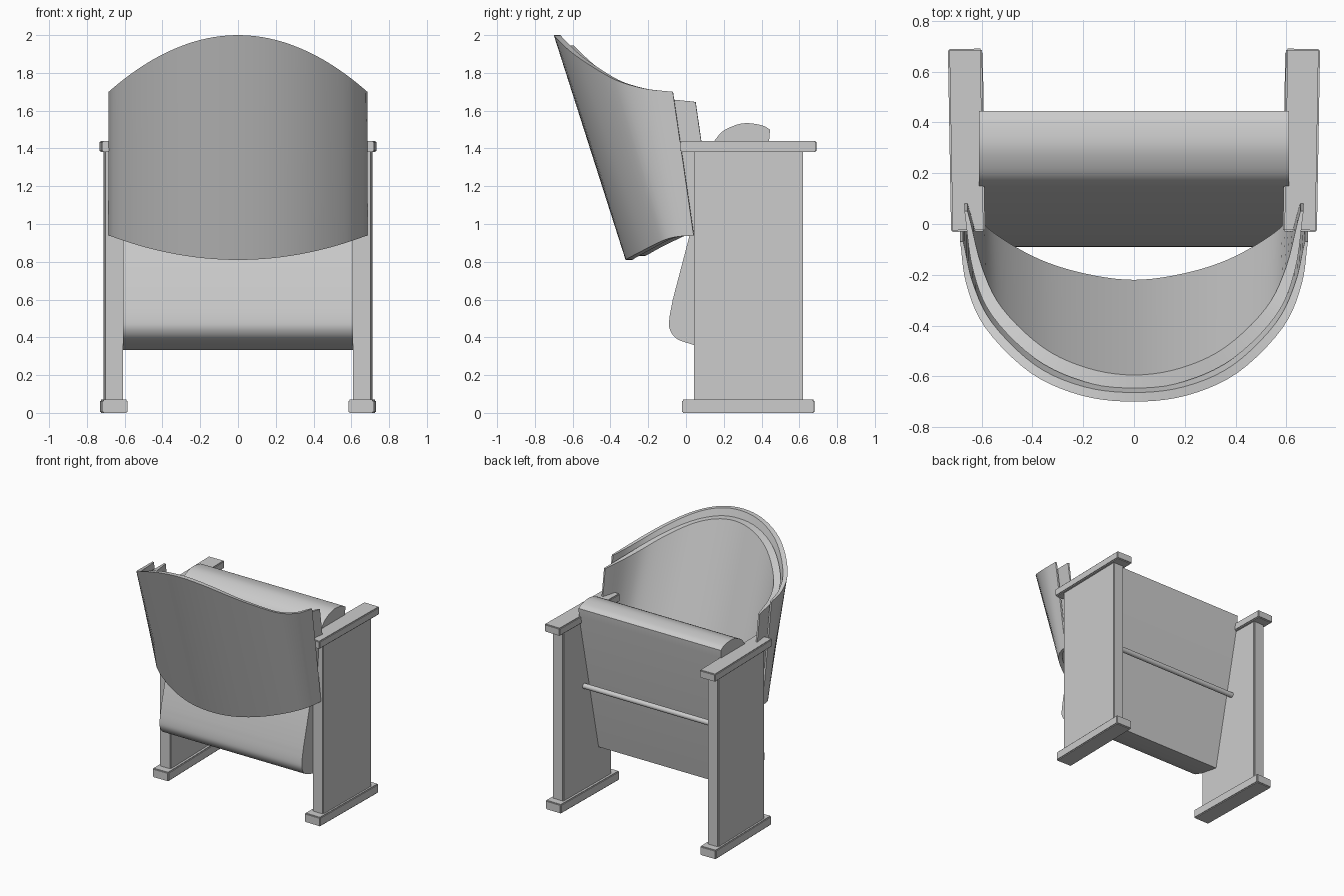
import bpy, bmesh, math
from mathutils import Vector, Matrix

cube = bpy.data.objects.get("Cube")
if cube:
    bpy.data.objects.remove(cube)

grey = bpy.data.materials.new("light_grey")
grey.use_nodes = True
tone = (0.6, 0.6, 0.6, 1)
grey.diffuse_color = tone
grey.node_tree.nodes["Principled BSDF"].inputs["Base Color"].default_value = tone


def finish(name, bm, angle=35):
    bmesh.ops.recalc_face_normals(bm, faces=bm.faces)
    mesh = bpy.data.meshes.new(name)
    bm.to_mesh(mesh)
    bm.free()
    obj = bpy.data.objects.new(name, mesh)
    bpy.context.collection.objects.link(obj)
    mesh.materials.append(grey)
    bpy.ops.object.select_all(action='DESELECT')
    obj.select_set(True)
    bpy.context.view_layer.objects.active = obj
    bpy.ops.object.shade_smooth_by_angle(angle=math.radians(angle))
    return obj


def box(name, lo, hi, turn=0, bevel=0.006):
    """Box between two corners, turned a little about the vertical."""
    lo, hi = Vector(lo), Vector(hi)
    bm = bmesh.new()
    bmesh.ops.create_cube(bm, size=1)
    bmesh.ops.scale(bm, vec=hi - lo, verts=bm.verts)
    bmesh.ops.bevel(bm, geom=bm.edges[:], offset=bevel, segments=2, affect='EDGES')
    bmesh.ops.rotate(bm, matrix=Matrix.Rotation(turn, 3, 'Z'), verts=bm.verts)
    bmesh.ops.translate(bm, vec=(lo + hi) / 2, verts=bm.verts)
    return finish(name, bm)


def spline(points, steps=5):
    """Smooth curve through the points."""
    pts = [Vector(p) for p in points]
    ext = [2 * pts[0] - pts[1]] + pts + [2 * pts[-1] - pts[-2]]
    out = []
    for a, b, c, d in zip(ext, ext[1:], ext[2:], ext[3:]):
        for i in range(steps):
            t = i / steps
            out.append(0.5 * (2 * b + (c - a) * t + (2 * a - 5 * b + 4 * c - d) * t * t
                              + (3 * b - a - 3 * c + d) * t ** 3))
    return out + [pts[-1]]


def curved_back(name, half, top, bottom, thick, tip):
    """Wrapped panel; half holds x, upper y and lower y from middle to side."""
    mirrored = [(-x, a, b) for x, a, b in half[:0:-1]]
    line = spline(mirrored + half)
    n = len(line)
    bm = bmesh.new()
    rings = []
    for i, p in enumerate(line):
        d = line[min(i + 1, n - 1)] - line[max(i - 1, 0)]
        x, s = p.x, abs(2 * i / (n - 1) - 1)
        t = thick + (tip - thick) * s ** 4
        zt, zb = top[0] + top[1] * x * x, bottom[0] + bottom[1] * x * x
        up = Vector((-d.y, d.x)).normalized() * t
        low = Vector((-d.z, d.x)).normalized() * t
        ring = [(x, p.y, zt), (x, p.z, zb),
                (x + low.x, p.z + low.y, zb), (x + up.x, p.y + up.y, zt)]
        rings.append([bm.verts.new(v) for v in ring])
    for a, b in zip(rings, rings[1:]):
        for j in range(4):
            k = (j + 1) % 4
            bm.faces.new((a[j], a[k], b[k], b[j]))
    bm.faces.new(rings[0])
    bm.faces.new(rings[-1])
    return finish(name, bm)


# Side stands: foot, panel and armrest, mirrored
for side, label in ((1, "left"), (-1, "right")):
    for part, x0, x1, y0, y1, z0, z1 in (
            ("foot", 0.59, 0.725, -0.02, 0.68, 0, 0.07),
            ("panel", 0.613, 0.706, 0.042, 0.62, 0.06, 1.39),
            ("armrest", 0.593, 0.727, -0.03, 0.69, 1.38, 1.44)):
        xs = sorted((side * x0, side * x1))
        box(f"{label}_{part}", (xs[0], y0, z0), (xs[1], y1, z1), -side * math.radians(1))

# Outer back shell
curved_back("back_shell",
            [(0, -0.70, -0.32), (0.21, -0.675, -0.30), (0.41, -0.585, -0.235),
             (0.585, -0.41, -0.14), (0.66, -0.24, -0.06), (0.685, -0.07, 0.04)],
            (2.0, -0.64), (0.81, 0.277), 0.036, 0.012)

# Inner back cushion
curved_back("back_cushion",
            [(0, -0.65, -0.275), (0.2, -0.62, -0.25), (0.39, -0.53, -0.19),
             (0.56, -0.36, -0.09), (0.635, -0.18, 0.0), (0.668, 0.05, 0.15)],
            (1.945, -0.67), (0.83, 0.277), 0.055, 0.012)

# Folded seat: side profile extruded across the width
nose = spline([(0.15, 1.44), (0.2, 1.495), (0.3, 1.533), (0.4, 1.523), (0.445, 1.5)], 4)
heel = spline([(0.04, 0.36), (-0.045, 0.39), (-0.085, 0.44), (-0.088, 0.5), (-0.07, 0.6)], 4)
profile = nose + [Vector((0.44, 1.44)), Vector((0.2, 0.333))] + heel
bm = bmesh.new()
ends = [[bm.verts.new((x, p.x, p.y)) for p in profile] for x in (-0.61, 0.61)]
for i in range(len(profile)):
    k = (i + 1) % len(profile)
    bm.faces.new((ends[0][i], ends[0][k], ends[1][k], ends[1][i]))
for end in ends:
    bm.faces.new(end)
finish("folded_seat", bm)

# Hinge rod behind the seat
bm = bmesh.new()
bmesh.ops.create_cone(bm, cap_ends=True, segments=16, radius1=0.02, radius2=0.02, depth=1.25)
bmesh.ops.rotate(bm, matrix=Matrix.Rotation(math.pi / 2, 3, 'Y'), verts=bm.verts)
bmesh.ops.translate(bm, vec=(0, 0.37, 0.87), verts=bm.verts)
finish("hinge_rod", bm)
